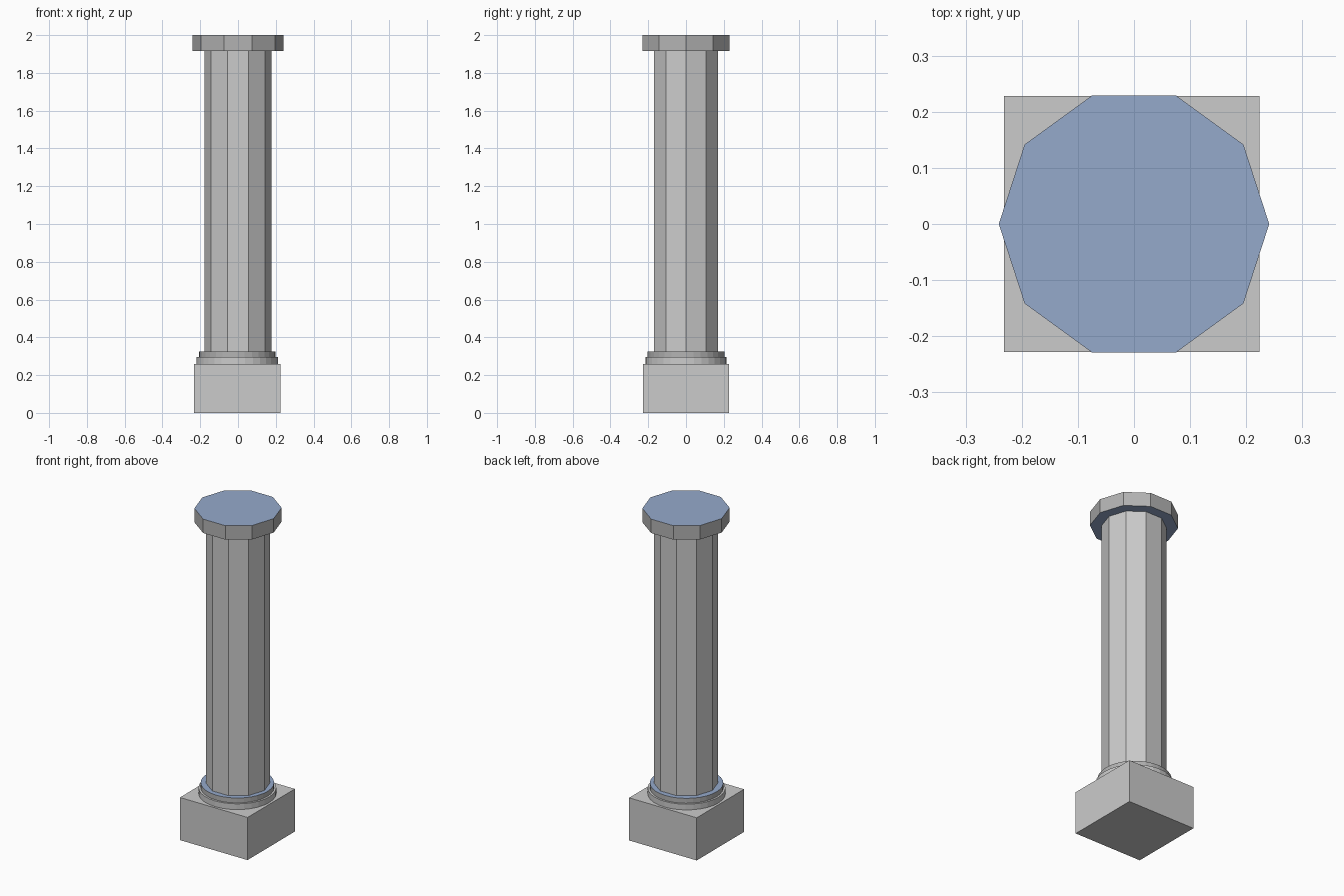
import bpy, bmesh, math

if "Cube" in bpy.data.objects:
    bpy.data.objects.remove(bpy.data.objects["Cube"])

blue = bpy.data.materials.new("blue")
blue.diffuse_color = (0.30, 0.40, 0.60, 1)
blue.use_nodes = True
blue.node_tree.nodes["Principled BSDF"].inputs["Base Color"].default_value = blue.diffuse_color
grey = bpy.data.materials.new("grey")
grey.diffuse_color = (0.45, 0.45, 0.45, 1)
grey.use_nodes = True
grey.node_tree.nodes["Principled BSDF"].inputs["Base Color"].default_value = grey.diffuse_color


def prism(name, sides, radius, z0, z1, cx=0.0, blue_ends=False, turn=0.0):
    """Upright prism with its first corner on +x, turned by an angle."""
    bm = bmesh.new()
    ring = [bm.verts.new((cx + radius * math.cos(turn + math.tau * i / sides),
                          radius * math.sin(turn + math.tau * i / sides), z0))
            for i in range(sides)]
    base = bm.faces.new(ring)
    top = bmesh.ops.extrude_face_region(bm, geom=[base], use_keep_orig=True)["geom"]
    for v in top:
        if isinstance(v, bmesh.types.BMVert):
            v.co.z = z1
    bmesh.ops.recalc_face_normals(bm, faces=bm.faces)
    if blue_ends:
        for f in bm.faces:
            f.material_index = int(abs(f.normal.z) > 0.9)
    mesh = bpy.data.meshes.new(name)
    bm.to_mesh(mesh)
    bm.free()
    if blue_ends:
        mesh.materials.append(grey)
        mesh.materials.append(blue)
    obj = bpy.data.objects.new(name, mesh)
    bpy.context.collection.objects.link(obj)
    return obj


# Square plinth
prism("plinth", 4, 0.228 * math.sqrt(2), 0.0, 0.26, cx=-0.004, turn=math.pi / 4)

# Two round base mouldings
prism("lower_ring", 32, 0.215, 0.26, 0.295, cx=-0.004)
prism("upper_ring", 32, 0.203, 0.295, 0.325, cx=-0.004, blue_ends=True)

# Ten-sided shaft and capital
prism("shaft", 10, 0.178, 0.325, 1.915)
prism("capital", 10, 0.241, 1.915, 2.0, blue_ends=True)
